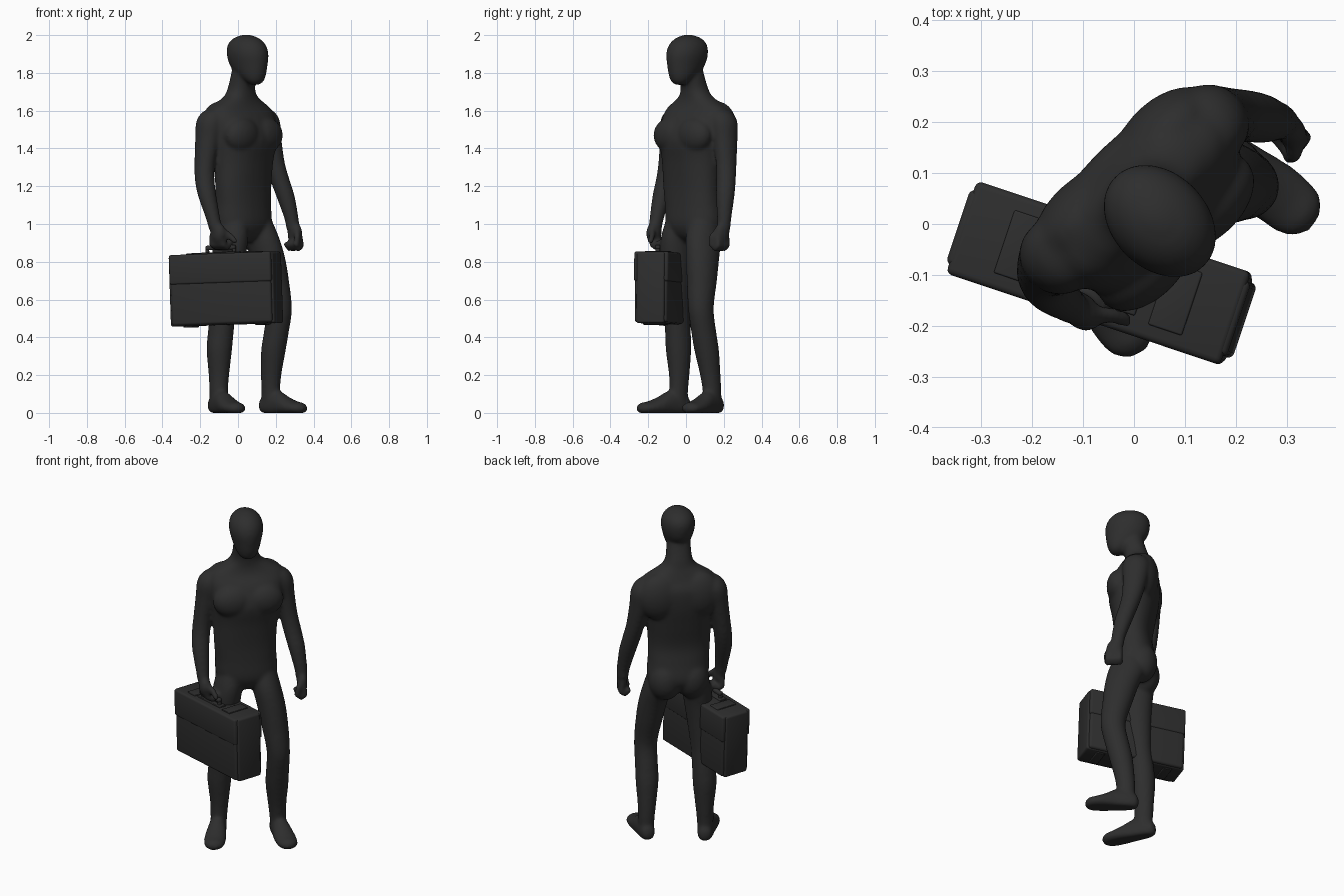
import bpy, bmesh, math
from mathutils import Vector, Matrix

dark = bpy.data.materials.new("charcoal")
dark.diffuse_color = (0.027, 0.027, 0.027, 1)
SIDES = 28
bm = bmesh.new()          # figure, modelled facing -y, turned 45 degrees at the end


def spline(a, b, c, d, t):
    return [0.5 * (2 * q + (r - p) * t + (2 * p - 5 * q + 4 * r - s) * t * t
                   + (3 * q - p - 3 * r + s) * t ** 3) for p, q, r, s in zip(a, b, c, d)]


def loft(secs, A=Vector((1, 0, 0)), B=Vector((0, 1, 0)), steps=5, power=1.0):
    """Closed smooth loft through (x, y, z, radius_a, radius_b) sections."""
    rows, n = [], len(secs)
    for i in range(n - 1):
        q = [secs[max(i - 1, 0)], secs[i], secs[i + 1], secs[min(i + 2, n - 1)]]
        rows += [spline(*q, k / steps) for k in range(steps)]
    rows.append(secs[-1])
    rings = []
    for x, y, z, ra, rb in rows:
        ring = []
        for k in range(SIDES):
            t = 2 * math.pi * k / SIDES
            c, s = (math.copysign(abs(v) ** power, v) for v in (math.cos(t), math.sin(t)))
            p = Vector((x, y, z)) + A * ra * c + B * rb * s
            p.z = max(p.z, 0)
            ring.append(bm.verts.new(p))
        rings.append(ring)
    for r0, r1 in zip(rings, rings[1:]):
        for k in range(SIDES):
            j = (k + 1) % SIDES
            bm.faces.new((r0[k], r0[j], r1[j], r1[k]))
    bm.faces.new(rings[0][::-1])
    bm.faces.new(rings[-1])


def ellipsoid(c, r):
    bmesh.ops.create_uvsphere(bm, u_segments=20, v_segments=12, radius=1,
                              matrix=Matrix.Translation(c) @ Matrix.Diagonal((*r, 1)))


def beads(pts, r):
    """Finger-like chain of overlapping spheres."""
    for a, b in zip(pts, pts[1:]):
        for k in range(5):
            ellipsoid(Vector(a).lerp(Vector(b), k / 4), (r, r, r))


# torso and neck
loft([(.05, .01, .905, .05, .045), (.05, .012, .94, .13, .09), (.05, .015, 1.0, .172, .118),
      (.045, .007, 1.1, .172, .11), (.04, 0, 1.2, .175, .105), (.042, .004, 1.33, .182, .122),
      (.046, .005, 1.45, .198, .141), (.05, .022, 1.55, .215, .125), (.05, .03, 1.61, .2, .092),
      (.048, .03, 1.645, .15, .078), (.046, .025, 1.68, .095, .07), (.044, .018, 1.72, .074, .067),
      (.042, .0, 1.78, .068, .066), (.04, -.01, 1.84, .06, .06)], power=.9)
for s in (-1, 1):   # chest, shoulder blades and seat, mostly sunk into the torso
    ellipsoid((.046 + s * .085, -.07, 1.47), (.115, .072, .095))
    ellipsoid((.05 + s * .11, .075, 1.51), (.125, .078, .14))
    ellipsoid((.05 + s * .075, .045, .985), (.095, .097, .12))
# head
loft([(.04, -.09, 1.737, .022, .022), (.04, -.085, 1.755, .047, .047), (.04, -.064, 1.79, .067, .082),
      (.04, -.04, 1.84, .083, .114), (.04, -.032, 1.90, .095, .124), (.04, -.025, 1.95, .086, .112),
      (.04, -.022, 1.985, .055, .074), (.04, -.022, 2.003, .012, .015)])
# legs
loft([(.135, 0, 1.04, .07, .08), (.153, -.022, .93, .08, .105), (.176, -.052, .82, .08, .096),
      (.194, -.075, .70, .075, .084), (.21, -.098, .55, .065, .07), (.21, -.075, .42, .064, .068),
      (.21, -.055, .33, .064, .066), (.215, -.033, .2, .052, .056), (.22, -.025, .11, .046, .052),
      (.22, -.025, .03, .044, .05)])
loft([(-.035, 0, 1.04, .07, .08), (-.055, 0, .93, .08, .105), (-.069, 0, .82, .08, .096),
      (-.08, .008, .70, .075, .083), (-.09, .02, .55, .067, .071), (-.095, .035, .42, .066, .07),
      (-.098, .042, .33, .066, .068), (-.097, .046, .2, .052, .056), (-.1, .045, .11, .046, .052),
      (-.1, .045, .03, .044, .05)])
# feet: heel centre, turn of the toes, length scale
for hx, hy, ang, ln in ((.222, -.012, 7, .95), (-.1, .055, -17, 1)):
    d = Vector((math.sin(math.radians(ang)), -math.cos(math.radians(ang)), 0))
    side = Vector((-d.y, d.x, 0))
    secs = []
    for t, z, ra, rb in ((-.06, .035, .015, .02), (-.045, .04, .036, .042), (0, .045, .045, .07),
                         (.07, .045, .052, .07), (.13, .034, .06, .05), (.19, .026, .06, .035),
                         (.23, .024, .048, .03), (.253, .022, .018, .015)):
        secs.append((hx + d.x * t * ln, hy + d.y * t * ln, z, ra, rb))
    loft(secs, side, Vector((0, 0, 1)))
# arms
loft([(.215, .03, 1.615, .02, .025), (.23, .033, 1.59, .055, .06), (.244, .035, 1.54, .072, .078),
      (.262, .03, 1.45, .062, .07), (.286, .015, 1.33, .052, .058), (.305, -.005, 1.24, .051, .053),
      (.324, -.03, 1.15, .048, .05), (.343, -.057, 1.03, .037, .039), (.347, -.065, .97, .032, .038)])
loft([(-.12, .05, 1.615, .02, .025), (-.134, .055, 1.59, .055, .06), (-.147, .06, 1.54, .072, .078),
      (-.165, .062, 1.45, .062, .07), (-.188, .06, 1.33, .052, .058), (-.2, .05, 1.24, .051, .053),
      (-.206, .025, 1.15, .048, .05), (-.203, -.016, 1.03, .037, .039), (-.2, -.032, .97, .032, .038)])
# hands: palm, four curled fingers and a thumb
ellipsoid((.348, -.078, .95), (.03, .048, .06))
ellipsoid((-.195, -.045, .95), (.034, .048, .06))
for k in range(4):
    y, g = -.045 - .023 * k, k * .023
    beads([(.352, y, .925), (.357, y - .003, .885), (.337, y - .005, .87), (.317, y, .892)], .0165)
    x, y = -.208 + .35 * g, -.01 - .9 * g
    beads([(x, y, .93), (x + .002, y, .892), (x + .03, y, .877), (x + .05, y, .898)], .0165)
beads([(.335, -.105, .965), (.318, -.127, .93), (.312, -.125, .892)], .017)
beads([(-.18, -.07, .965), (-.155, -.1, .935), (-.145, -.12, .91)], .017)

bmesh.ops.recalc_face_normals(bm, faces=bm.faces)
me = bpy.data.meshes.new("figure")
bm.to_mesh(me)
bm.free()
figure = bpy.data.objects.new("figure", me)
bpy.context.collection.objects.link(figure)
me.materials.append(dark)
figure.rotation_euler.z = math.radians(45)
rm = figure.modifiers.new("fuse", 'REMESH')
rm.mode, rm.voxel_size, rm.use_smooth_shade = 'VOXEL', .009, True
sm = figure.modifiers.new("soften", 'SMOOTH')
sm.factor, sm.iterations = .5, 12

# briefcase: parts placed in its own frame
FRAME = (Matrix.Translation((-.064, -.098, .654)) @ Matrix.Rotation(math.radians(-18.5), 4, 'Z')
         @ Matrix.Rotation(math.radians(-2), 4, 'Y'))


def box(name, c, size, bevel):
    b = bmesh.new()
    bmesh.ops.create_cube(b, size=1, matrix=Matrix.Diagonal((*size, 1)))
    bmesh.ops.bevel(b, geom=b.edges[:], offset=bevel, segments=3, profile=.5, affect='EDGES')
    for f in b.faces:
        f.smooth = True
    m = bpy.data.meshes.new(name)
    b.to_mesh(m)
    b.free()
    m.set_sharp_from_angle(angle=math.radians(35))
    m.materials.append(dark)
    o = bpy.data.objects.new(name, m)
    bpy.context.collection.objects.link(o)
    o.matrix_world = FRAME @ Matrix.Translation(c)


box("case_core", (0, 0, 0), (.582, .155, .376), .012)
box("case_side_panels", (0, 0, 0), (.56, .182, .366), .014)
box("case_flap", (0, 0, .112), (.568, .192, .158), .012)
for s in (-1, 1):
    box("case_strap_plate", (s * .16, 0, .191), (.07, .13, .012), .004)
    box("case_foot", (s * .2, 0, -.188), (.05, .12, .014), .004)
    box("handle_post", (s * .075 - .01, -.035, .2), (.018, .022, .034), .006)
box("handle_base", (-.01, -.035, .192), (.21, .045, .012), .004)
box("handle_grip", (-.01, -.035, .222), (.168, .026, .024), .009)
